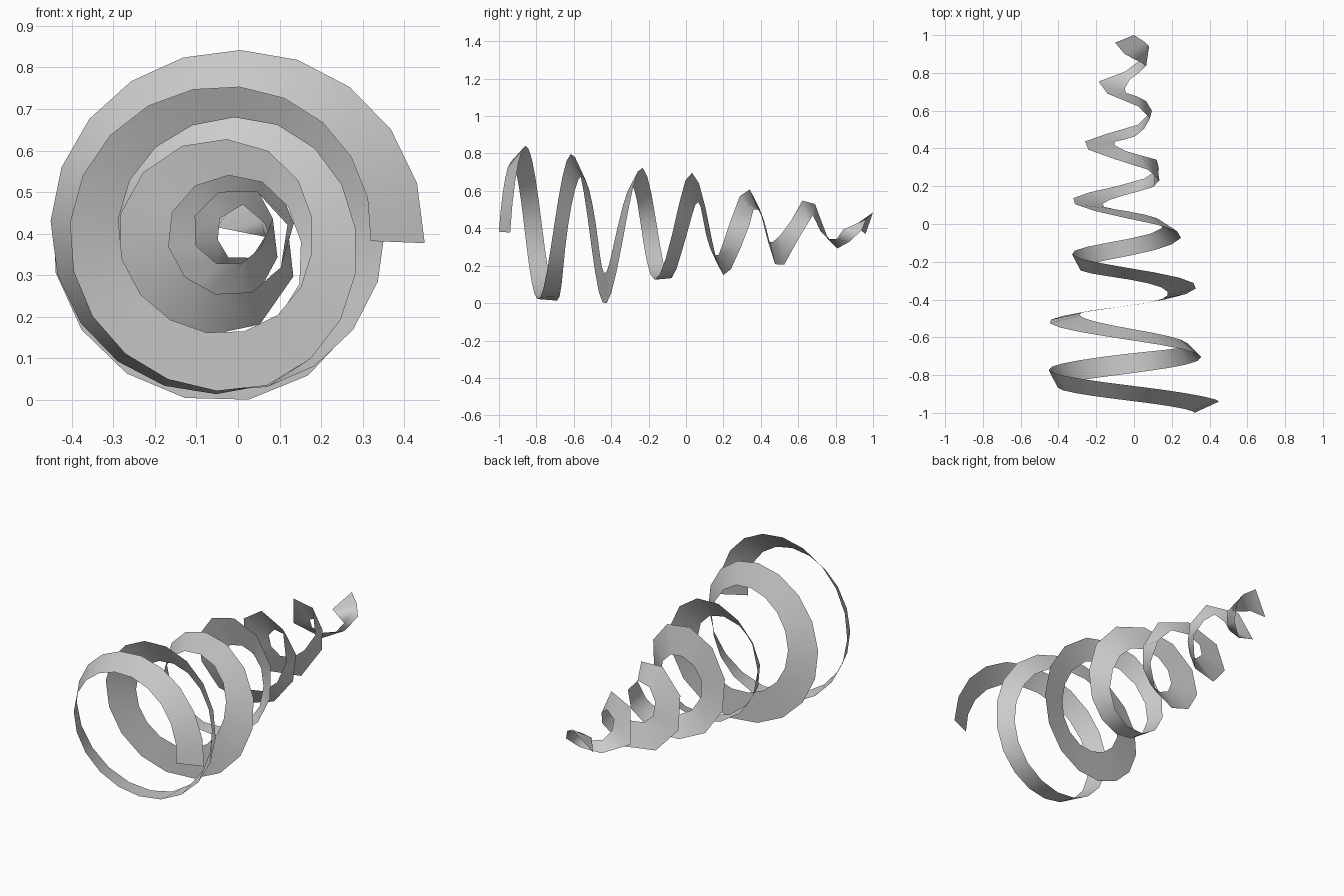
import bpy, bmesh, math
from mathutils import Vector

if "Cube" in bpy.data.objects:
    bpy.data.objects.remove(bpy.data.objects["Cube"])

AXIS_Z = 0.4  # height of the spiral's axis, which runs along y

# Ribbon profile at every quarter turn:
# radius and y of edge A, radius and y of edge B (the ribbon twists as it winds)
KEYS = [
    (.32, -1.0, .45, -.94), (.357, -.94, .447, -.86), (.405, -.865, .452, -.77), (.375, -.79, .38, -.685),
    (.355, -.71, .285, -.635), (.40, -.62, .285, -.56), (.45, -.52, .29, -.48), (.40, -.43, .235, -.43),
    (.33, -.33, .18, -.37), (.33, -.24, .227, -.30), (.33, -.155, .29, -.24), (.26, -.075, .27, -.165),
    (.15, .01, .25, -.07), (.145, .06, .30, .02), (.17, .10, .33, .125), (.145, .165, .24, .22),
    (.13, .22, .13, .33), (.21, .31, .115, .37), (.27, .42, .11, .43), (.20, .515, .07, .46),
    (.08, .63, .07, .53), (.075, .68, .16, .63), (.05, .71, .20, .74), (.06, .78, .09, .83),
    (.065, .84, .08, .94),
]
LAST = len(KEYS) - 1


def profile(q):
    """Smooth (Catmull-Rom) profile at q quarter turns."""
    i = min(int(q), LAST - 1)
    t = q - i
    p0, p1, p2, p3 = (KEYS[max(0, min(LAST, i + k))] for k in (-1, 0, 1, 2))
    return [0.5 * (2 * b + (c - a) * t + (2 * a - 5 * b + 4 * c - d) * t * t
                   + (3 * b - a - 3 * c + d) * t ** 3)
            for a, b, c, d in zip(p0, p1, p2, p3)]


def edge_point(r, y, angle):
    return Vector((r * math.cos(angle), y, AXIS_Z + r * math.sin(angle)))


# Ribbon cross lines, spaced by roughly equal length along the path
pairs = []
q = 0.0
while q < LAST + 1e-6:
    ra, ya, rb, yb = profile(q)
    angle = q * math.pi / 2 - 0.04
    pairs.append((edge_point(ra, ya, angle), edge_point(rb, yb, angle)))
    if q >= LAST:
        break
    step = min(0.125 / ((ra + rb) / 2), math.radians(55))
    q += step / (math.pi / 2)
    if q > LAST - 0.2:
        q = LAST

# Curled tip at the narrow end
pairs.append((Vector((-.05, .90, .42)), Vector((.055, .965, .455))))
pairs.append((Vector((-.10, .96, .375)), Vector((0, 1.0, .49))))

# Spiral ribbon mesh
bm = bmesh.new()
rows = [(bm.verts.new(a), bm.verts.new(b)) for a, b in pairs]
for (a0, b0), (a1, b1) in zip(rows, rows[1:]):
    bm.faces.new((a0, b0, b1, a1)).smooth = True
zmin = min(v.co.z for v in bm.verts)
for v in bm.verts:
    v.co.z -= zmin
mesh = bpy.data.meshes.new("spiral_ribbon")
bm.to_mesh(mesh)
bm.free()
ribbon = bpy.data.objects.new("spiral_ribbon", mesh)
bpy.context.collection.objects.link(ribbon)
